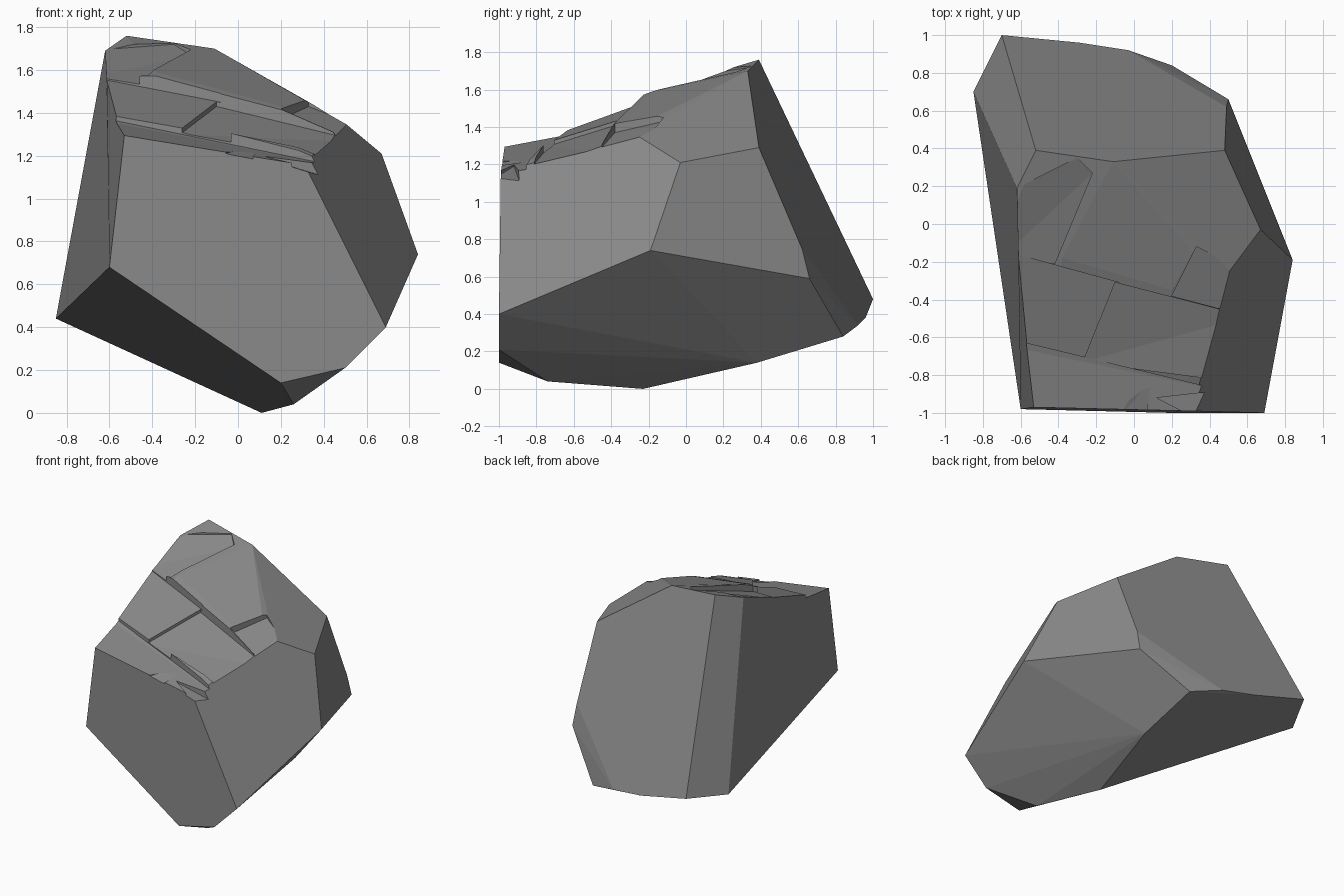
import bpy
import bmesh
from math import radians

cube = bpy.data.objects.get("Cube")
if cube:
    bpy.data.objects.remove(cube, do_unlink=True)

stone = bpy.data.materials.new("grey_stone")
stone.use_nodes = True
grey = (0.25, 0.25, 0.25, 1)
stone.diffuse_color = grey
bsdf = next(n for n in stone.node_tree.nodes if n.type == 'BSDF_PRINCIPLED')
bsdf.inputs["Base Color"].default_value = grey
bsdf.inputs["Roughness"].default_value = 0.9


def hull(name, points):
    """Make a closed convex block around a few corner points."""
    bm = bmesh.new()
    for p in points:
        bm.verts.new(p)
    result = bmesh.ops.convex_hull(bm, input=bm.verts)
    loose = [g for g in result["geom_interior"] if isinstance(g, bmesh.types.BMVert)]
    bmesh.ops.delete(bm, geom=loose, context='VERTS')
    bmesh.ops.recalc_face_normals(bm, faces=bm.faces)
    mesh = bpy.data.meshes.new(name)
    bm.to_mesh(mesh)
    bm.free()
    mesh.materials.append(stone)
    obj = bpy.data.objects.new(name, mesh)
    bpy.context.collection.objects.link(obj)
    return obj


def carve(body, name, floor):
    """Cut away everything above a sloping floor."""
    cutter = hull(name, floor + [(x, y, 2.2) for x, y, z in floor])
    cutter.hide_render = True
    mod = body.modifiers.new(name, 'BOOLEAN')
    mod.operation = 'DIFFERENCE'
    mod.solver = 'EXACT'
    mod.object = cutter
    bpy.context.view_layer.objects.active = body
    bpy.ops.object.modifier_apply(modifier=mod.name)
    bpy.data.objects.remove(cutter, do_unlink=True)


# Main faceted boulder
front = [(-.60, -.98, .68), (.20, -1, .14), (.50, -1, .21), (.69, -1, .40),
         (.31, -.99, 1.16), (-.53, -.97, 1.30)]
right = [(.84, -.19, .74), (.67, -.03, 1.21), (.49, -.27, 1.36), (.48, .39, 1.29),
         (.49, .62, .75), (.50, .66, .59)]
back = [(-.70, 1, .48), (-.29, .96, .38), (-.03, .92, .34), (.20, .84, .28)]
left = [(-.85, .70, .44), (-.72, .36, 1.10), (-.62, .19, 1.69)]
base = [(.26, -.74, .04), (.11, -.23, 0), (.22, .38, .14)]
crown = [(-.52, .39, 1.76), (-.11, .33, 1.70), (-.61, -.17, 1.57),
         (-.38, -.18, 1.59), (.20, -.35, 1.43), (.31, -.15, 1.46)]
rock = hull("rock", front + right + back + left + base + crown)

# Broken ledges stepping down the top
carve(rock, "upper_left_ledge", [
    (-.70, -.18, 1.56), (-.42, -.21, 1.53), (-.22, .27, 1.67), (-.30, .35, 1.72), (-.70, .15, 1.69)])
carve(rock, "right_chip", [
    (.20, -.38, 1.37), (.33, -.12, 1.43), (.53, -.22, 1.35), (.50, -.46, 1.28)])
carve(rock, "middle_ledge", [
    (-.10, -.31, 1.43), (.60, -.49, 1.26), (.50, -.83, 1.18), (-.27, -.73, 1.30)])
carve(rock, "left_ledge", [
    (-.70, -.14, 1.57), (-.44, -.22, 1.53), (-.08, -.31, 1.45), (-.25, -.73, 1.32), (-.70, -.62, 1.40)])
carve(rock, "front_ledge", [
    (-.70, -.60, 1.39), (-.42, -.74, 1.31), (.42, -.87, 1.16), (.36, -1.05, 1.14),
    (-.10, -1.05, 1.23), (-.70, -1.05, 1.31)])

# Small chips along the front rim
carve(rock, "front_chip", [
    (-.10, -1.05, 1.20), (.02, -.86, 1.23), (.09, -.83, 1.22), (.06, -1.05, 1.17)])
carve(rock, "corner_chip", [
    (.12, -.92, 1.19), (.34, -.95, 1.14), (.48, -.88, 1.08), (.37, -1.05, 1.11)])

# Merge nearly flat triangles into clean facets
flat = rock.modifiers.new("flat_facets", 'DECIMATE')
flat.decimate_type = 'DISSOLVE'
flat.angle_limit = radians(4)
